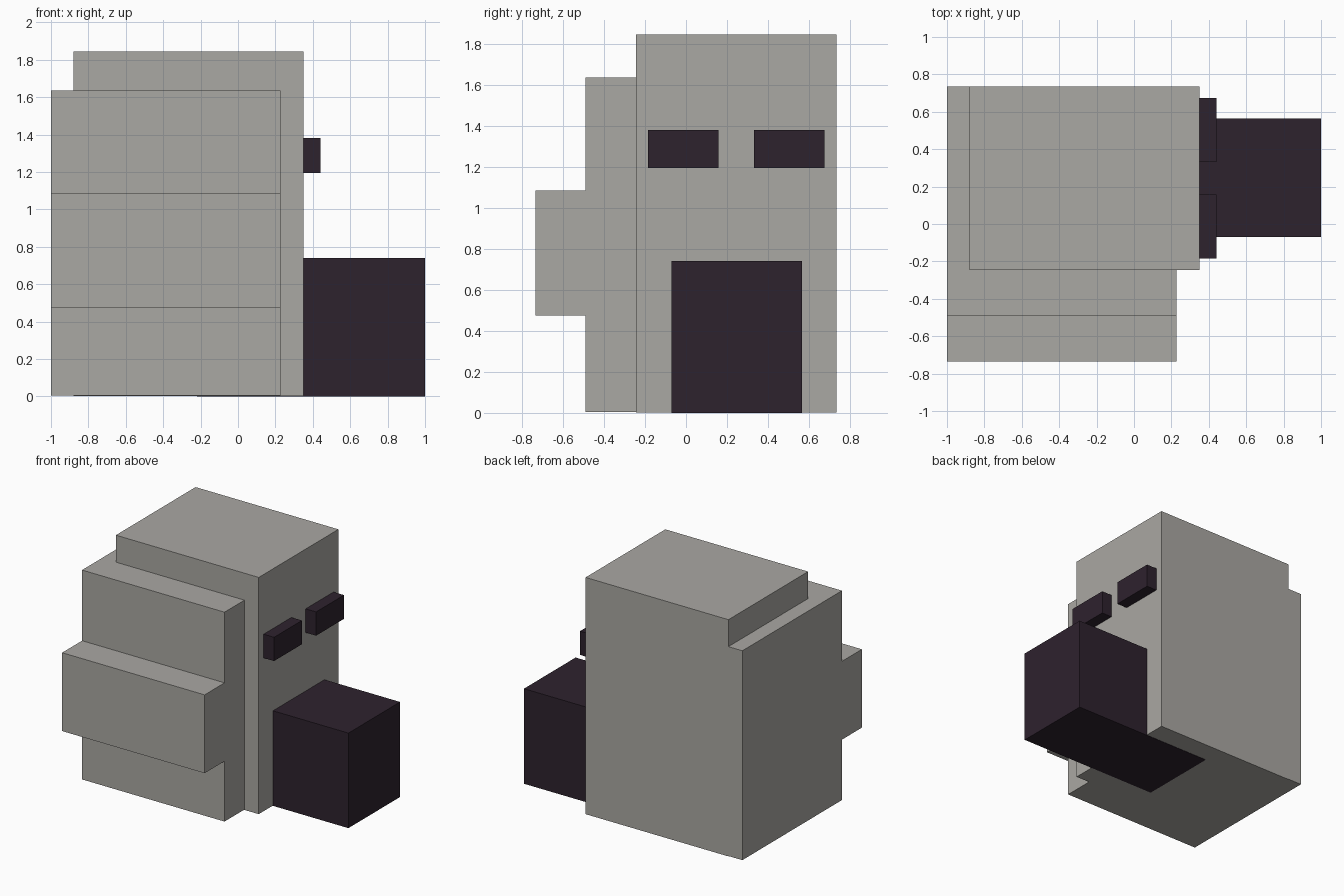
import bpy

if "Cube" in bpy.data.objects:
    bpy.data.objects.remove(bpy.data.objects["Cube"])


def material(name, rgb):
    m = bpy.data.materials.new(name)
    m.diffuse_color = (*rgb, 1)
    m.use_nodes = True
    m.node_tree.nodes["Principled BSDF"].inputs["Base Color"].default_value = m.diffuse_color
    return m


def box(name, lo, hi, mat):
    """Axis-aligned block between two opposite corners."""
    centre = [(a + b) / 2 for a, b in zip(lo, hi)]
    bpy.ops.mesh.primitive_cube_add(size=1, location=centre)
    ob = bpy.context.object
    ob.name = name
    ob.scale = [b - a for a, b in zip(lo, hi)]
    bpy.ops.object.transform_apply(location=False, rotation=False, scale=True)
    ob.data.materials.append(mat)
    return ob


stone = material("stone grey", (0.402, 0.392, 0.366))
dark = material("dark plum", (0.027, 0.016, 0.027))

# Stepped stone body
box("main_block", (-0.88, -0.245, 0.002), (0.35, 0.735, 1.845), stone)
box("side_block", (-1.0, -0.49, 0.005), (0.227, 0.735, 1.635), stone)
box("side_ledge", (-1.0, -0.735, 0.475), (0.227, -0.49, 1.085), stone)

# Dark block at the base, sunk into the body and flush with its underside
box("base_block", (-0.22, -0.07, 0.0), (1.0, 0.565, 0.74), dark)

# Pair of eye bars, mirrored about the middle of the face
mid = 0.245
for side, label in ((-1, "front"), (1, "back")):
    y0, y1 = sorted((mid + side * 0.087, mid + side * 0.43))
    box("eye_" + label, (0.3, y0, 1.195), (0.44, y1, 1.38), dark)
